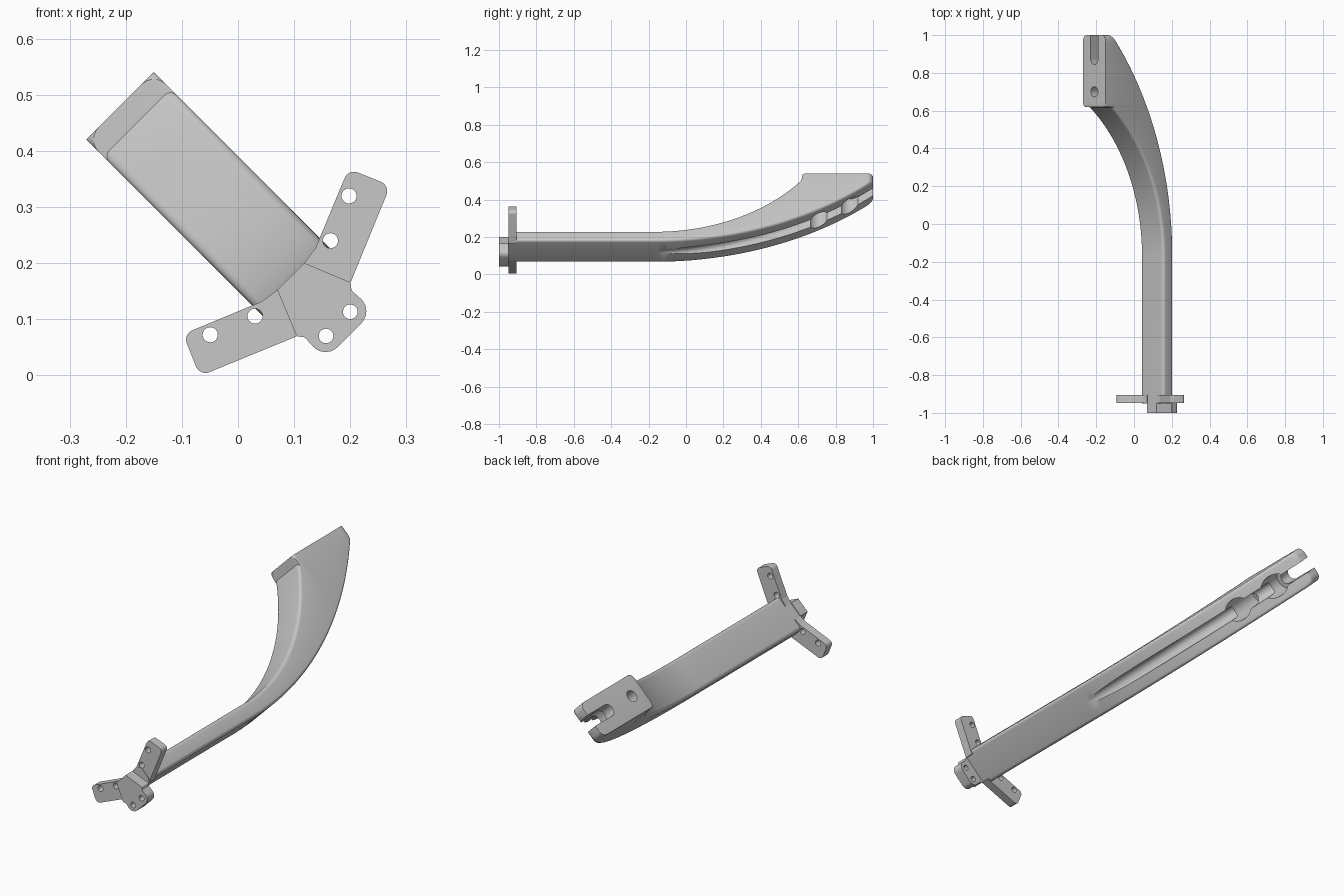
import bpy, bmesh, math
from mathutils import Matrix, Vector

cube = bpy.data.objects.get("Cube")
if cube:
    bpy.data.objects.remove(cube, do_unlink=True)

grey = bpy.data.materials.new("satin grey")
grey.use_nodes = True
color = (0.57, 0.57, 0.57, 1)
grey.diffuse_color = color
grey.node_tree.nodes["Principled BSDF"].inputs["Base Color"].default_value = color

# Everything is built upright, then tilted 45 degrees about the long axis
TILT = Matrix.Translation((0.135, 0, 0.135)) @ Matrix.Rotation(-math.pi / 4, 4, 'Y')
HALF, TOP, LIP, BEND = 0.085, 0.488, 0.62, -0.17


def make(name, rings):
    """Skin a list of closed rings and cap both ends."""
    bm = bmesh.new()
    loops = [[bm.verts.new(p) for p in ring] for ring in rings]
    n = len(loops[0])
    for a, b in zip(loops, loops[1:]):
        for i in range(n):
            j = (i + 1) % n
            bm.faces.new((a[i], a[j], b[j], b[i]))
    bm.faces.new(loops[0])
    bm.faces.new(loops[-1])
    bmesh.ops.recalc_face_normals(bm, faces=bm.faces)
    mesh = bpy.data.meshes.new(name)
    bm.to_mesh(mesh)
    bm.free()
    mesh.materials.append(grey)
    obj = bpy.data.objects.new(name, mesh)
    obj.matrix_world = TILT
    bpy.context.collection.objects.link(obj)
    return obj


def rounded(points, steps=6):
    """Fillet the corners of a polygon given as (x, y, radius)."""
    out = []
    for i, (x, y, r) in enumerate(points):
        p = Vector((x, y))
        if r == 0:
            out.append(p)
            continue
        a = (Vector(points[i - 1][:2]) - p).normalized()
        b = (Vector(points[(i + 1) % len(points)][:2]) - p).normalized()
        half = a.angle(b) / 2
        c = p + (a + b).normalized() * (r / math.sin(half))
        reach = r / math.tan(half)
        start, end = p + a * reach - c, p + b * reach - c
        for k in range(steps + 1):
            out.append(c + start.lerp(end, k / steps).normalized() * r)
    return out


def plate(name, outline, y0, y1):
    return make(name, [[(p[0], y, p[1]) for p in outline] for y in (y0, y1)])


def post(name, outline, z0, z1):
    return make(name, [[(p[0], p[1], z) for p in outline] for z in (z0, z1)])


def circle(x, y, r, n=24):
    return [(x + r * math.cos(i * math.tau / n), y + r * math.sin(i * math.tau / n))
            for i in range(n)]


def cut(target, cutters):
    for c in cutters:
        mod = target.modifiers.new("cut", 'BOOLEAN')
        mod.object, mod.operation, mod.solver = c, 'DIFFERENCE', 'EXACT'
    bpy.context.view_layer.update()
    graph = bpy.context.evaluated_depsgraph_get()
    mesh = bpy.data.meshes.new_from_object(target.evaluated_get(graph))
    target.modifiers.clear()
    target.data = mesh
    for c in cutters:
        bpy.data.objects.remove(c, do_unlink=True)


def section(y, half, bottom, top, rb, rt):
    """Rounded rectangle across the arm."""
    ring = []
    for sx, sz, r, a0 in ((1, -1, rb, -90), (1, 1, rt, 0), (-1, 1, rt, 90), (-1, -1, rb, 180)):
        cx, cz = sx * (half - r), (top if sz > 0 else bottom) - sz * r
        for k in range(7):
            a = math.radians(a0 + 15 * k)
            ring.append((cx + r * math.cos(a), y, cz + r * math.sin(a)))
    return ring


def arc(y, base, radius):
    d = max(0, y - BEND)
    return base + radius - math.sqrt(radius ** 2 - d * d)


def outer(y):
    return arc(y, -0.019, 1.74)


def arm_section(y):
    low, half = outer(y), HALF
    if y > 0.97:    # rounded tip in plan
        half += math.sqrt(max(0, 0.03 ** 2 - (y - 0.97) ** 2)) - 0.03
    if y < LIP:
        return section(y, half, low, arc(y, 0.055, 0.99), 0.015, 0.016)
    d = max(0, LIP + 0.03 - y)
    rt = 0.0305 - math.sqrt(0.03 ** 2 - min(d, 0.03) ** 2)
    return section(y, half, low, TOP, min(0.015, (TOP - low) / 3), rt)


def spread(a, b, n):
    return [a + (b - a) * i / n for i in range(n + 1)]


# Curved arm
stations = ([-0.95] + spread(BEND, LIP - 0.002, 40) + spread(LIP, LIP + 0.03, 6)
            + spread(0.68, 0.96, 14)
            + [0.97 + 0.03 * math.sin(math.radians(a)) for a in range(0, 91, 15)])
arm = make("curved_arm", [arm_section(y) for y in stations])

# Cable groove, counterbores, hole and open slot in the arm
groove = make("groove_cutter", [
    section(y, 0.028, outer(y) - 0.1, outer(y) + 0.08 * (y + 0.15), 0.01, 0.0279)
    for y in spread(-0.2, 0.87, 40)])
slot = rounded([(-0.028, 1.1, 0), (-0.028, 0.845, 0.0279), (0.028, 0.845, 0.0279), (0.028, 1.1, 0)])
cut(arm, [groove,
          post("bore_cutter", circle(0, 0.71, 0.052, 32), 0, 0.42),
          post("bore_cutter", circle(0, 0.875, 0.052, 32), 0, 0.43),
          post("hole_cutter", circle(0, 0.7, 0.027), 0.3, 0.6),
          post("slot_cutter", slot, 0.2, 0.6)])

# Hub at the front, with two screw holes
right_side = [(0.034, 0.058, 0), (0.068, -0.025, 0.006), (0.059, -0.036, 0.008), (0.062, -0.09, 0.03)]
left_side = [(-x, z, r) for x, z, r in reversed(right_side)]
hub = plate("hub", rounded(right_side + left_side), -1.0, -0.948)
cut(hub, [plate("screw_cutter", circle(s * 0.0305, -0.0615, 0.013), -1.1, -0.8) for s in (1, -1)])

# Mounting wings on either side
parts = [arm, hub]
for side, name in ((1, "left_wing"), (-1, "right_wing")):
    outline = rounded([(0.034, 0.058, 0), (0.067, 0.0625, 0.02), (0.2085, 0.121, 0.018),
                       (0.240, 0.047, 0.018), (0.068, -0.025, 0)])
    wing = plate(name, [(side * p.x, p.y) for p in outline], -0.948, -0.906)
    cut(wing, [plate("screw_cutter", circle(side * x, z, 0.0135), -1.1, -0.8)
               for x, z in ((0.175, 0.086), (0.095, 0.053))])
    parts.append(wing)

# Smooth shading with crisp edges
bpy.ops.object.select_all(action='DESELECT')
for obj in parts:
    obj.select_set(True)
bpy.context.view_layer.objects.active = arm
bpy.ops.object.shade_smooth_by_angle(angle=math.radians(30))
